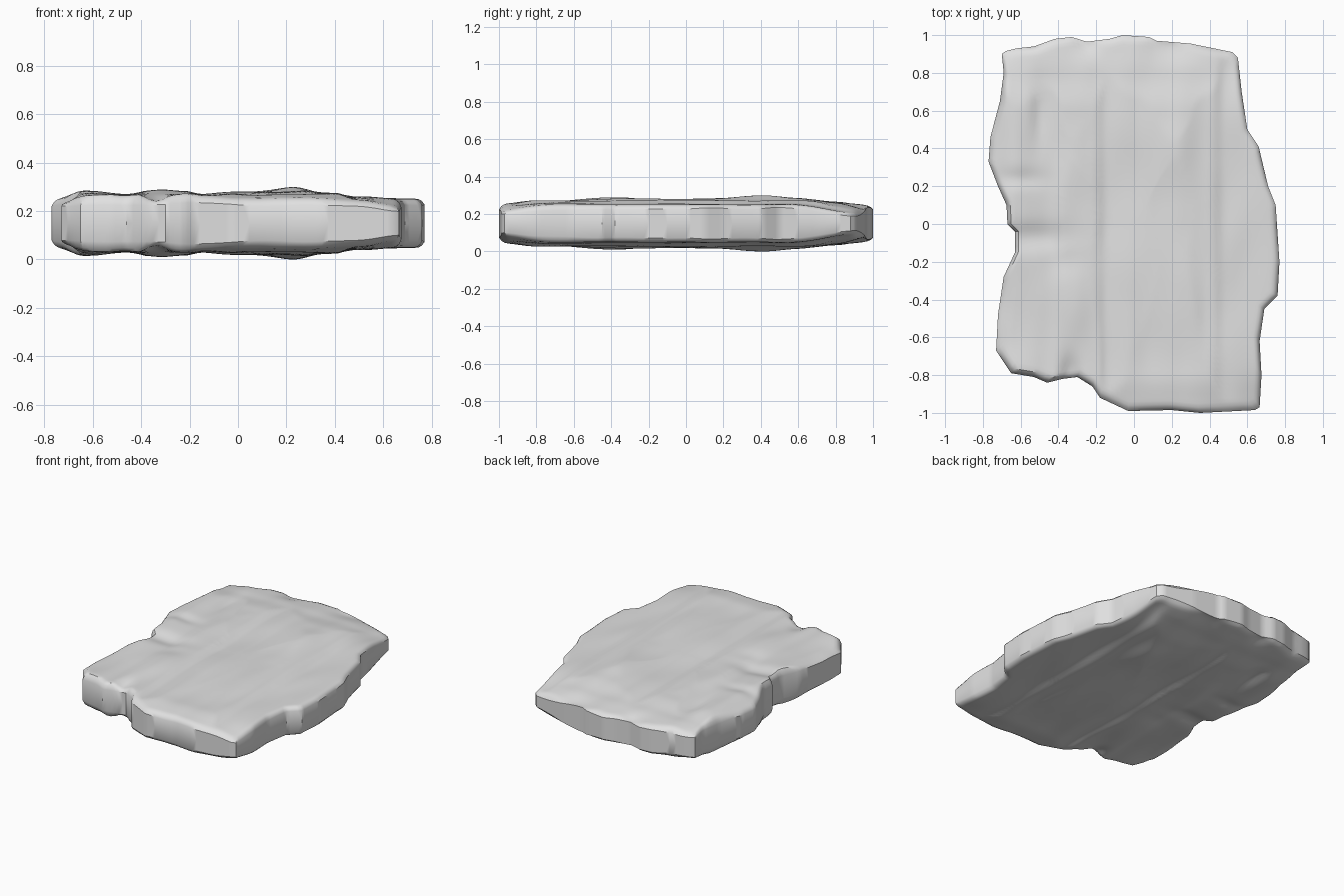
import bpy
import bmesh
import math
from mathutils import Vector, noise

if "Cube" in bpy.data.objects:
    bpy.data.objects.remove(bpy.data.objects["Cube"], do_unlink=True)

# Plan outline of the slab, clockwise from the back right corner of the stone
OUTLINE = [(-.7, .9), (-.68, .915), (-.62, .93), (-.53, .94), (-.42, .98), (-.33, .99),
           (-.25, .965), (-.13, .98), (-.06, 1), (.08, .99), (.12, .97), (.3, .955),
           (.52, .91), (.55, .88), (.57, .7), (.6, .5), (.66, .41), (.71, .2), (.75, .1),
           (.77, -.2), (.76, -.38), (.69, -.45), (.665, -.62), (.675, -.8), (.665, -.97),
           (.64, -.985), (.35, -1), (.2, -.985), (-.03, -.99), (-.18, -.92), (-.22, -.86),
           (-.3, -.81), (-.38, -.82), (-.46, -.84), (-.53, -.81), (-.65, -.79), (-.73, -.67),
           (-.72, -.48), (-.69, -.28), (-.63, -.15), (-.63, -.04), (-.67, 0),
           (-.675, .1), (-.72, .2), (-.77, .33), (-.76, .46), (-.71, .65), (-.69, .8)]

# Half thickness of the slab across its width and along its length
ACROSS = [(-.77, .106), (-.62, .138), (-.45, .126), (-.33, .145), (-.22, .139), (-.14, .12),
          (0, .132), (.22, .145), (.4, .13), (.48, .112), (.78, .106)]
ALONG = [(-1, .108), (-.8, .13), (-.2, .14), (.1, .136), (.4, .146), (.6, .138),
         (.8, .12), (1, .103)]

# Worn hollows, and mounds where negative: x, y, radius in x, radius in y, depth
RELIEF = [(-.56, -.07, .2, .07, .022), (-.6, .24, .12, .05, .012), (-.5, .57, .04, .16, .014),
          (-.34, -.8, .05, .09, .03), (-.36, -.2, .1, .08, .01), (.38, -.5, .05, .2, .008),
          (-.68, -.5, .16, .25, .024), (-.25, .96, .06, .06, .018), (.25, .95, .15, .08, .014),
          (.22, .4, .09, .15, -.01), (-.32, -.5, .07, .15, -.008)]

# Thinned corners: x, y, radius, depth
CORNERS = [(.665, -.98, .14, .03), (.55, .9, .2, .045), (-.7, .91, .12, .014),
           (-.73, -.67, .1, .01)]
RIM = 0.077


def ease(value):
    value = min(max(value, 0), 1)
    return value * value * (3 - 2 * value)


def profile(points, value):
    """Smoothly interpolated height along a list of stations."""
    for (a, low), (b, high) in zip(points, points[1:]):
        if value <= b:
            return low + (high - low) * ease((value - a) / (b - a))
    return points[-1][1]


def corner_wear(x, y):
    return sum(depth * math.exp(-((x - cx) ** 2 + (y - cy) ** 2) / radius ** 2)
               for cx, cy, radius, depth in CORNERS)


def surface_height(x, y):
    """Lumpy rock relief whose ridges run along the length."""
    height = min(profile(ACROSS, x), profile(ALONG, y))
    broad = noise.noise(Vector((x * 4, y * 2.2, 3)))
    ridges = noise.noise(Vector((x * 8, y * 3, 7)))
    height -= 0.011 * (broad + 0.6) + 0.005 * ridges
    for cx, cy, rx, ry, depth in RELIEF:
        height -= depth * math.exp(-((x - cx) / rx) ** 2 - ((y - cy) / ry) ** 2)
    return height - corner_wear(x, y)


def wall_height(x, y):
    """Half height of the broken side wall, slightly uneven."""
    return RIM + 0.014 * noise.noise(Vector((x * 4, y * 4, 5))) - corner_wear(x, y)


def resample(points, spacing):
    """Split each outline edge into even short steps."""
    result = []
    for start, end in zip(points, points[1:] + points[:1]):
        start, end = Vector(start), Vector(end)
        steps = max(1, round((end - start).length / spacing))
        result += [start.lerp(end, i / steps) for i in range(steps)]
    return result


# Upper half of the slab: a straight broken wall, a steep worn rim, then the rock face
bm = bmesh.new()
loop = resample(OUTLINE, 0.025)
scales = [1, 0.987, 0.97, 0.95, 0.93] + [0.9 - 0.03 * i for i in range(30)]
rings = [[bm.verts.new((p.x, p.y, 0)) for p in loop]]
for scale in scales:
    lift = 1 - (1 - min((1 - scale) / 0.06, 1)) ** 4
    ring = []
    for p in loop:
        x, y = p * scale
        wall = wall_height(p.x, p.y)
        z = wall + (surface_height(x, y) - wall) * lift
        ring.append(bm.verts.new((x, y, z)))
    rings.append(ring)

for outer, inner in zip(rings, rings[1:]):
    for i in range(len(loop)):
        j = (i + 1) % len(loop)
        bm.faces.new((outer[i], outer[j], inner[j], inner[i]))
centre = bm.verts.new((0, 0, surface_height(0, 0)))
for i, vert in enumerate(rings[-1]):
    bm.faces.new((vert, rings[-1][(i + 1) % len(loop)], centre))

for face in bm.faces:
    face.normal_update()
if centre.link_faces[0].normal.z < 0:
    bmesh.ops.reverse_faces(bm, faces=bm.faces[:])

mesh = bpy.data.meshes.new("stone_slab")
bm.to_mesh(mesh)
bm.free()
slab = bpy.data.objects.new("stone_slab", mesh)
bpy.context.collection.objects.link(slab)
slab.location.z = max(v.co.z for v in mesh.vertices)

# Plain stone colour
stone = bpy.data.materials.new("pale_grey_stone")
stone.use_nodes = True
colour = (0.75, 0.75, 0.75, 1)
stone.diffuse_color = colour
stone.node_tree.nodes["Principled BSDF"].inputs["Base Color"].default_value = colour
mesh.materials.append(stone)

# Smooth rock with crisp broken edges
bpy.ops.object.select_all(action="DESELECT")
slab.select_set(True)
bpy.context.view_layer.objects.active = slab
bpy.ops.object.shade_smooth_by_angle(angle=math.radians(35))

# The underside repeats the upper face
mirror = slab.modifiers.new("underside", "MIRROR")
mirror.use_axis = (False, False, True)
mirror.use_clip = True
